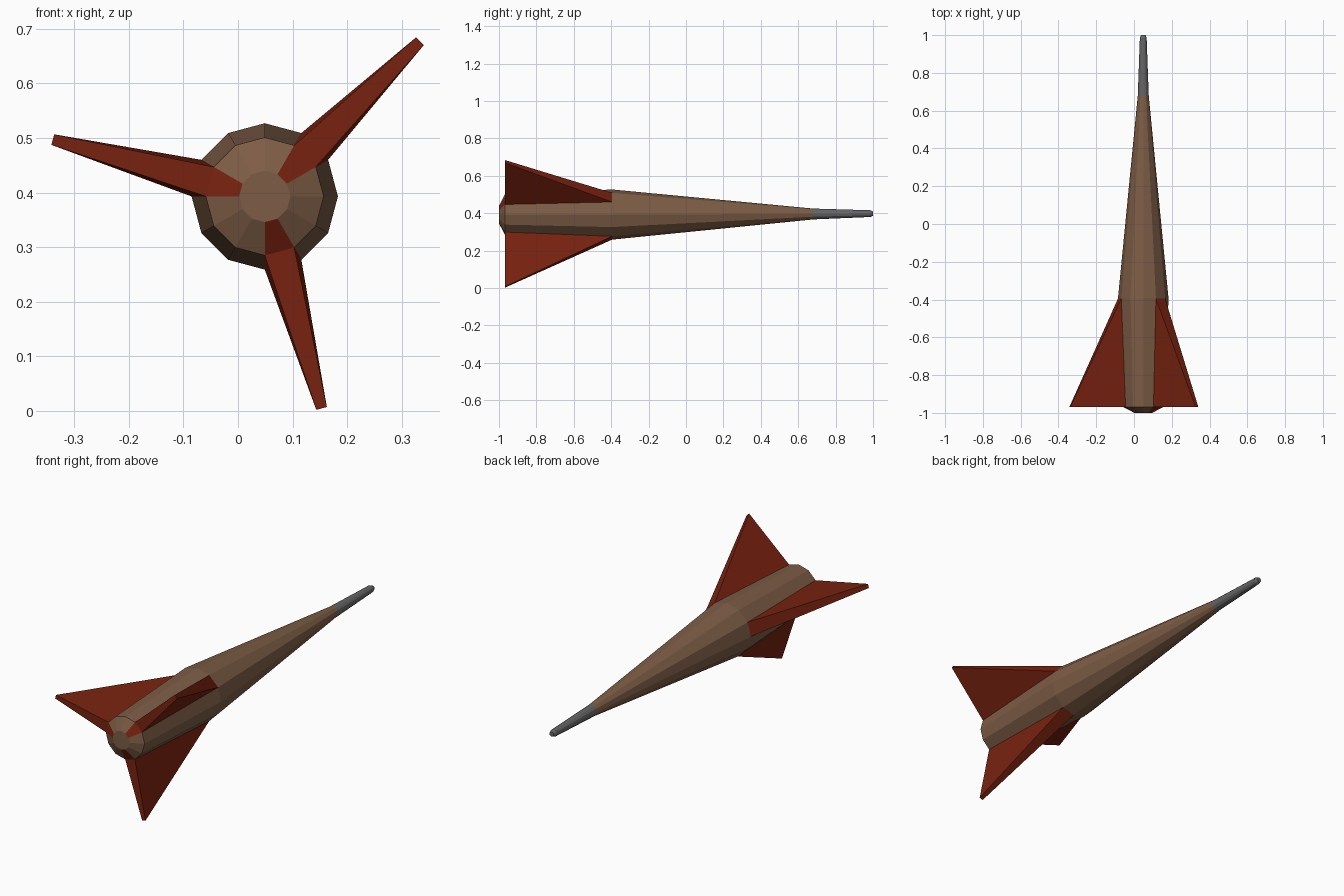
import bpy, bmesh, math
from mathutils import Vector

if "Cube" in bpy.data.objects:
    bpy.data.objects.remove(bpy.data.objects["Cube"])

SIDES = 12
CX, CZ = 0.049, 0.393           # long axis of the body, parallel to y
FIN_ANGLES = (45, 165, 285)     # degrees, seen from the front


def material(name, rgb):
    m = bpy.data.materials.new(name)
    m.diffuse_color = (*rgb, 1)
    m.use_nodes = True
    m.node_tree.nodes["Principled BSDF"].inputs["Base Color"].default_value = m.diffuse_color
    return m


brown = material("brown wood", (0.205, 0.108, 0.06))
red = material("dark red", (0.19, 0.016, 0.005))
grey = material("steel grey", (0.13, 0.13, 0.135))


def point(radius, degrees, y, lift=0.0):
    a = math.radians(degrees)
    return Vector((CX + radius * math.cos(a), y, CZ + lift + radius * math.sin(a)))


def finish(bm, name, mats):
    bmesh.ops.recalc_face_normals(bm, faces=bm.faces)
    me = bpy.data.meshes.new(name)
    bm.to_mesh(me)
    bm.free()
    for m in mats:
        me.materials.append(m)
    ob = bpy.data.objects.new(name, me)
    bpy.context.collection.objects.link(ob)
    return ob


def lathe(name, profile, mats, rule):
    """Loft rings of (y, radius, lift) along y; rule(segment, angle) picks the colour."""
    bm = bmesh.new()
    step = 360 / SIDES
    rings = [[bm.verts.new(point(r, i * step, y, l)) for i in range(SIDES)]
             for y, r, l in profile]
    for s in range(len(rings) - 1):
        a, b = rings[s], rings[s + 1]
        for i in range(SIDES):
            j = (i + 1) % SIDES
            f = bm.faces.new((a[i], a[j], b[j], b[i]))
            f.material_index = rule(s, (i + 0.5) * step)
    bm.faces.new(rings[0])
    bm.faces.new(rings[-1])
    return finish(bm, name, mats)


# Tapered body; the tail cone facets behind the fins are red
lathe("body",
      [(-1.0, 0.047, 0), (-0.968, 0.108, 0), (-0.395, 0.134, 0), (0.68, 0.029, 0.003)],
      [brown, red],
      lambda s, a: 1 if s == 0 and round(a) in FIN_ANGLES else 0)

# Metal nose spike with a small blunt end
lathe("nose_spike",
      [(0.68, 0.029, 0.003), (0.985, 0.018, 0.005), (1.0, 0.012, 0.005)],
      [grey], lambda s, a: 0)

# Wedge fins, each growing out of one body facet
for n, angle in enumerate(FIN_ANGLES):
    bm = bmesh.new()
    half = 360 / SIDES / 2
    tip_half = math.degrees(math.atan(0.010 / 0.402))
    left, right = [[bm.verts.new(point(r, angle + side * spread, y)) for r, spread, y in
                    ((0.134, half, -0.395), (0.108, half, -0.968), (0.402, tip_half, -0.968))]
                   for side in (-1, 1)]
    bm.faces.new(left)
    bm.faces.new(right)
    for i in range(3):
        j = (i + 1) % 3
        bm.faces.new((left[i], left[j], right[j], right[i]))
    finish(bm, f"fin_{n + 1}", [red])
